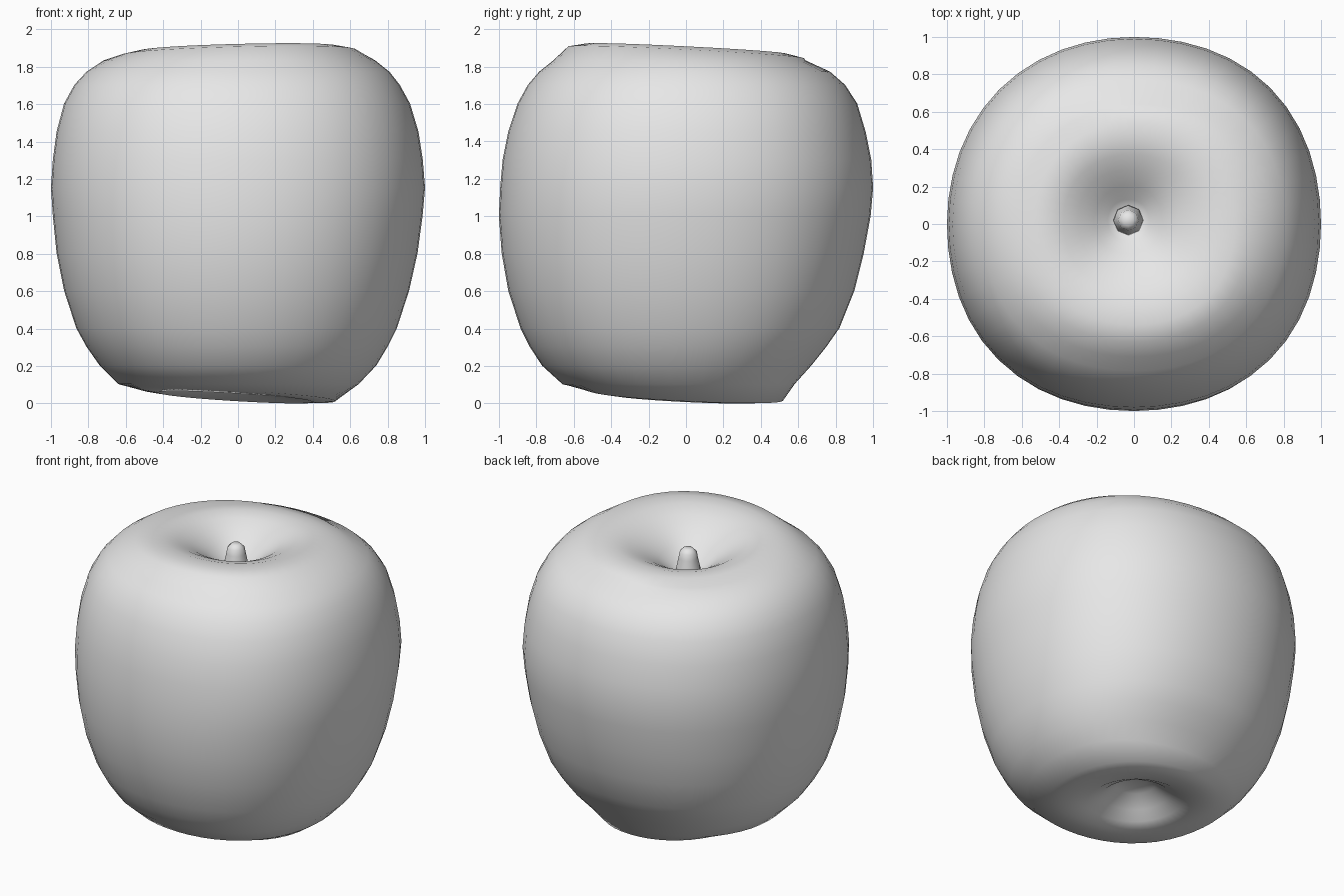
import bpy, bmesh, math

if "Cube" in bpy.data.objects:
    bpy.data.objects.remove(bpy.data.objects["Cube"])

skin = bpy.data.materials.new("light_grey")
skin.diffuse_color = (0.8, 0.8, 0.8, 1)
skin.use_nodes = True
skin.node_tree.nodes["Principled BSDF"].inputs["Base Color"].default_value = skin.diffuse_color


def ring_body(name, rings, segs):
    """Loft rings of points, closing both ends with a fan."""
    bm = bmesh.new()
    loops = [[bm.verts.new(p) for p in ring] for ring in rings]
    for a, b in zip(loops, loops[1:]):
        for i in range(segs):
            j = (i + 1) % segs
            bm.faces.new((a[i], a[j], b[j], b[i]))
    for loop in (loops[0], loops[-1]):
        cap = bm.faces.new(loop)
        bmesh.ops.poke(bm, faces=[cap])
    bmesh.ops.recalc_face_normals(bm, faces=bm.faces[:])
    low = min(v.co.z for v in bm.verts)
    if low < 0.1:                       # fruit rests on the ground
        for v in bm.verts:
            v.co.z -= low
    for f in bm.faces:
        f.smooth = True
    mesh = bpy.data.meshes.new(name)
    bm.to_mesh(mesh)
    bm.free()
    mesh.materials.append(skin)
    obj = bpy.data.objects.new(name, mesh)
    bpy.context.collection.objects.link(obj)
    return obj


def fruit_ring(z, right, left, back, front, tilt=(0, 0), centre=(0, 0), bulge=0.03, n=48):
    pts = []
    for i in range(n):
        t = 2 * math.pi * i / n
        c, s = math.cos(t), math.sin(t)
        r = (right if c > 0 else left) * c * c + (back if s > 0 else front) * s * s
        k = bulge * (0.6 if c < 0 < s else 1)      # flatter back left shoulder
        r *= 1 + k * math.sin(2 * t) ** 2
        x, y = r * c, r * s
        pts.append((x + centre[0], y + centre[1], z + tilt[0] * x + tilt[1] * y))
    return pts


# Underside hollow: height, radius
rings = []
for z, r, shift in ((0.22, 0.06, 1), (0.20, 0.12, 1), (0.13, 0.21, 1),
                    (0.07, 0.30, 0.7), (0.03, 0.41, 0.2), (0.04, 0.52, 0)):
    rings.append(fruit_ring(z, r, r, r, r, (-0.06, -0.05), (-0.08 * shift, -0.08 * shift)))

# Outer wall: height, then reach to right, left, back, front
for row in ((0.10, 0.645, 0.64, 0.58, 0.66), (0.20, 0.74, 0.74, 0.67, 0.77),
            (0.30, 0.80, 0.81, 0.75, 0.835), (0.40, 0.85, 0.865, 0.82, 0.885),
            (0.60, 0.915, 0.93, 0.90, 0.95), (0.80, 0.96, 0.97, 0.95, 0.985),
            (1.00, 0.987, 0.99, 0.987, 1.0), (1.15, 1.0, 1.0, 1.0, 0.993),
            (1.30, 0.988, 0.99, 0.99, 0.98), (1.45, 0.965, 0.97, 0.96, 0.95),
            (1.60, 0.92, 0.93, 0.915, 0.90), (1.70, 0.865, 0.875, 0.85, 0.845),
            (1.77, 0.81, 0.81, 0.77, 0.785), (1.83, 0.735, 0.72, 0.64, 0.71)):
    rings.append(fruit_ring(*row))

# Top rim and stem hollow
for z, r, shift in ((1.873, 0.63, 0), (1.892, 0.54, 0), (1.892, 0.45, 0.3),
                    (1.865, 0.36, 0.6), (1.82, 0.27, 1), (1.76, 0.18, 1),
                    (1.70, 0.11, 1), (1.67, 0.06, 1)):
    rings.append(fruit_ring(z, r, r, r, r, (0.025, -0.05), (-0.03 * shift, 0.02 * shift)))
ring_body("fruit", rings, 48)

# Short stubby stem
stem = []
for z, r in ((1.66, 0.085), (1.71, 0.075), (1.77, 0.062), (1.81, 0.055), (1.835, 0.03)):
    stem.append([(-0.03 + r * math.cos(math.pi * i / 4),
                  0.02 + r * math.sin(math.pi * i / 4), z) for i in range(8)])
ring_body("stem", stem, 8)
